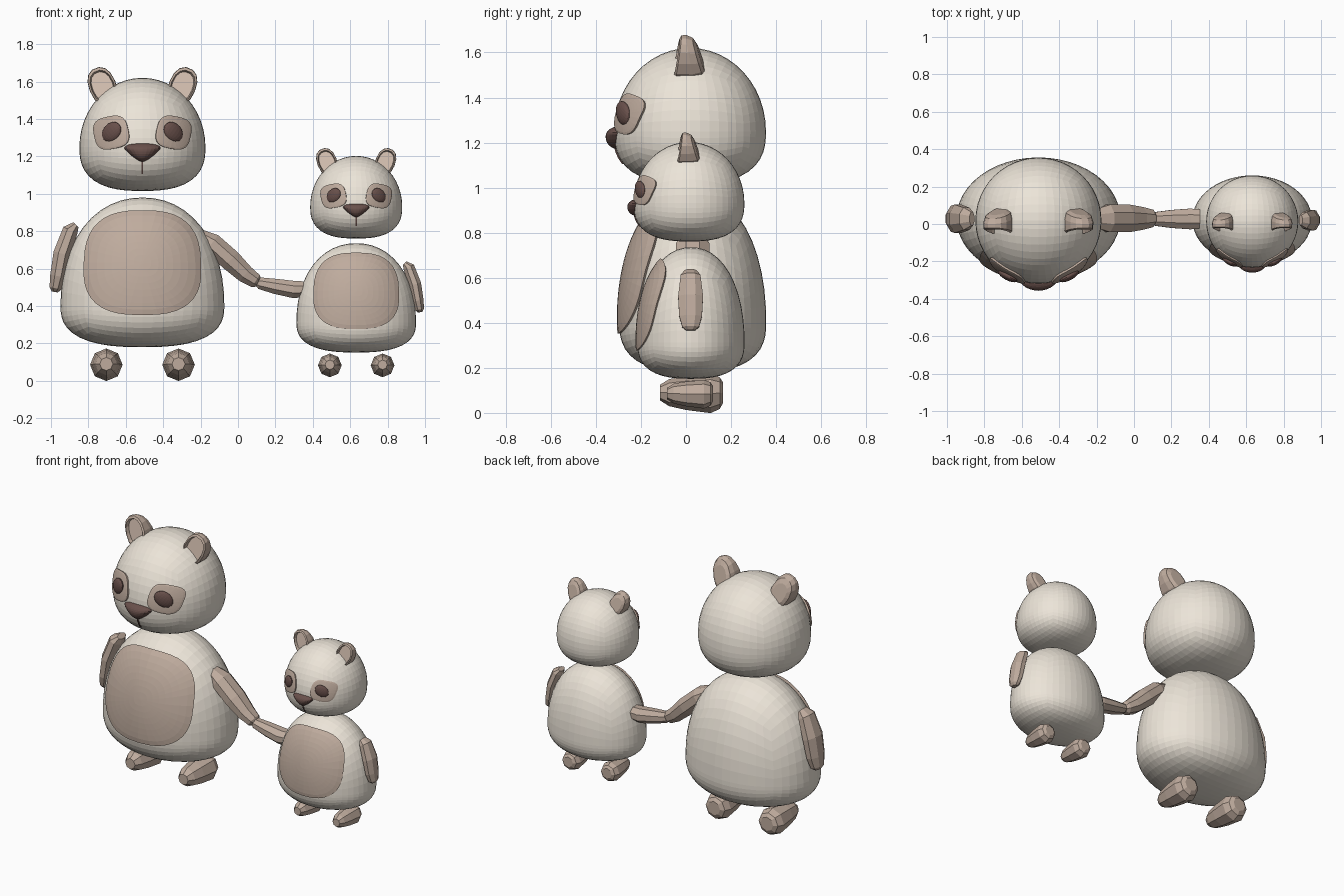
import bpy, bmesh
from math import sin, cos, pi, tan, radians, copysign
from mathutils import Vector, Matrix

if "Cube" in bpy.data.objects:
    bpy.data.objects.remove(bpy.data.objects["Cube"])


def mat(name, rgb):
    m = bpy.data.materials.new(name)
    m.diffuse_color = (*rgb, 1)
    m.use_nodes = True
    m.node_tree.nodes["Principled BSDF"].inputs["Base Color"].default_value = m.diffuse_color
    return m


CREAM = mat("cream", (0.84, 0.78, 0.69))
BROWN = mat("brown", (0.52, 0.41, 0.34))
PINK = mat("inner_ear", (0.68, 0.54, 0.45))
DARK = mat("dark", (0.14, 0.08, 0.07))

# centre, half width, half depth, height up, height down, top power, bottom power
BODY = (Vector((0, 0.03, 0.40)), 0.438, 0.326, 0.58, 0.22, 2.15, 2.6)
HEAD = (Vector((0, 0.018, 1.25)), 0.337, 0.337, 0.37, 0.235, 2.0, 2.6)


def finish(bm, name, material, xf):
    bmesh.ops.transform(bm, matrix=xf, verts=bm.verts)
    bmesh.ops.recalc_face_normals(bm, faces=bm.faces)
    me = bpy.data.meshes.new(name)
    bm.to_mesh(me)
    bm.free()
    me.materials.append(material)
    ob = bpy.data.objects.new(name, me)
    bpy.context.collection.objects.link(ob)
    return ob


def blob(name, shape, xf):
    """Quad-sphere with separate upper and lower roundness."""
    c, a, b, up, down, nu, nd = shape
    bm = bmesh.new()
    bmesh.ops.create_cube(bm, size=2)
    bmesh.ops.subdivide_edges(bm, edges=bm.edges, cuts=11, use_grid_fill=True)
    for v in bm.verts:
        d = Vector([tan(k * pi / 4) for k in v.co]).normalized()
        n, h = (nu, up) if d.z > 0 else (nd, down)
        k = (d.xy.length ** n + abs(d.z) ** n) ** (-1 / n)
        v.co = c + Vector((d.x * a, d.y * b, d.z * h)) * k
    finish(bm, name, CREAM, xf)


def on_front(shape, x, z, lift):
    """Point on the front of a blob, pushed out from its centre."""
    c, a, b, up, down, nu, nd = shape
    dz = z - c.z
    n, h = (nu, up) if dz > 0 else (nd, down)
    rho = max(0, 1 - abs(dz / h) ** n) ** (1 / n)
    y = -b * max(0, rho ** 2 - (x / a) ** 2) ** 0.5
    return c + Vector((x, y, dz)) * lift


def skin(bm, rings, cap=True):
    vs = [[bm.verts.new(p) for p in r] for r in rings]
    n = len(vs[0])
    for r, s in zip(vs, vs[1:]):
        for i in range(n):
            bm.faces.new((r[i], r[(i + 1) % n], s[(i + 1) % n], s[i]))
    if cap:
        bm.faces.new(vs[0])
        bm.faces.new(vs[-1])


def rounded(t, power):
    f = lambda k: copysign(abs(k) ** (2 / power), k)
    return f(cos(t)), f(sin(t))


def patch(name, shape, cx, cz, rx, rz, power, tilt, taper, xf, seg=40):
    """Thin rounded panel hugging the front of a blob."""
    def ring(s, lift):
        pts = []
        for i in range(seg):
            u, w = rounded(2 * pi * i / seg, power)
            x, z = u * s * rx * (1 - taper * w), w * s * rz
            pts.append(on_front(shape, cx + x * cos(tilt) - z * sin(tilt),
                                cz + x * sin(tilt) + z * cos(tilt), lift))
        return pts
    bm = bmesh.new()
    skin(bm, [ring(k / 8 + 0.02, 1.035) for k in range(8)] + [ring(1, 1.03), ring(1, 0.97)], cap=False)
    bmesh.ops.holes_fill(bm, edges=[e for e in bm.edges if e.is_boundary])
    finish(bm, name, BROWN, xf)


def limb(name, path, y, xf, sides=8):
    """Faceted limb: path rows are x, z, in-plane radius, y radius."""
    rings = []
    for i, (x, z, r, ry) in enumerate(path):
        p, q = path[max(i - 1, 0)], path[min(i + 1, len(path) - 1)]
        t = Vector((q[0] - p[0], 0, q[1] - p[1])).normalized()
        nrm = Vector((-t.z, 0, t.x))
        rings.append([Vector((x, y, z)) + nrm * r * cos(a) + Vector((0, ry * sin(a), 0))
                      for a in [2 * pi * (k + 0.5) / sides for k in range(sides)]])
    bm = bmesh.new()
    skin(bm, rings)
    finish(bm, name, BROWN, xf)


def ear(side, xf):
    """Wedge-shaped ear with a hollow front; thick at the base."""
    def ring(s, yb, yt):
        pts = []
        for i in range(14):
            u, w = rounded(2 * pi * i / 14, 2.3)
            u, w = u * s, w * s
            k = (w + 1) / 2
            pts.append((u * 0.073, yb + (yt - yb) * k, w * 0.105))
        return pts
    place = xf @ Matrix.Translation((side * 0.213, 0, 1.575)) @ Matrix.Rotation(side * radians(22), 4, 'Y')
    bm = bmesh.new()
    skin(bm, [ring(0.6, 0.10, 0.035), ring(0.88, 0.085, 0.025), ring(1, 0.04, 0.0),
              ring(0.98, -0.05, -0.02), ring(0.84, -0.06, -0.025), ring(0.74, -0.03, 0.0)])
    finish(bm, "ear", BROWN, place)
    bm = bmesh.new()
    skin(bm, [ring(0.78, -0.036, -0.004), ring(0.7, -0.02, 0.01)])
    finish(bm, "inner_ear", PINK, place)


def foot(side, xf):
    rings = []
    for y, z, r in ((-0.115, 0.09, 0.035), (-0.075, 0.09, 0.06), (0.0, 0.088, 0.075),
                    (0.11, 0.086, 0.087), (0.15, 0.088, 0.07), (0.165, 0.09, 0.045)):
        rings.append([(side * 0.193 + r * cos(k * pi / 4), y, z + r * sin(k * pi / 4)) for k in range(8)])
    bm = bmesh.new()
    skin(bm, rings)
    finish(bm, "foot", BROWN, xf)


def face(xf):
    for s in (-1, 1):
        # eye patch and eye
        patch("eye_patch", HEAD, s * 0.163, 1.325, 0.09, 0.085, 3, s * radians(-12), 0, xf, 28)
        bm = bmesh.new()
        bmesh.ops.create_uvsphere(bm, u_segments=20, v_segments=12, radius=1)
        p = on_front(HEAD, s * 0.16, 1.328, 1.03)
        m = (Matrix.Translation(p) @ Matrix.Rotation(s * radians(28), 4, 'Z')
             @ Matrix.Rotation(s * radians(38), 4, 'Y') @ Matrix.Diagonal((0.062, 0.022, 0.048, 1)))
        finish(bm, "eye", DARK, xf @ m)
    # nose: sphere squared at the top and narrowed below
    bm = bmesh.new()
    bmesh.ops.create_uvsphere(bm, u_segments=24, v_segments=14, radius=1)
    for v in bm.verts:
        x, y, z = v.co
        w = 0.72 + 0.38 * z if z < 0 else 0.72 + 0.5 * z
        v.co = (x * 0.115 * w, y * 0.055, z * (0.055 if z < 0 else 0.045))
    finish(bm, "nose", DARK, xf @ Matrix.Translation((0, -0.302, 1.226)))
    # mouth line following the muzzle
    bm = bmesh.new()
    rings = []
    for z in (1.18, 1.155, 1.13, 1.105):
        y = on_front(HEAD, 0, z, 1).y
        rings.append([(-0.004, y - 0.006, z), (0.004, y - 0.006, z), (0.004, y + 0.01, z), (-0.004, y + 0.01, z)])
    skin(bm, rings)
    finish(bm, "mouth", DARK, xf)


def bear(x, scale, lift, outer):
    xf = Matrix.Translation((x, 0, lift)) @ Matrix.Scale(scale, 4)
    blob("body", BODY, xf)
    blob("head", HEAD, xf)
    patch("belly_patch", BODY, 0, 0.625, 0.305, 0.272, 2.7, 0, 0.04, xf)
    face(xf)
    for s in (-1, 1):
        ear(s, xf)
        foot(s, xf)
    # free arm resting against the body
    limb("free_arm", [(outer * px, z, r, ry) for px, z, r, ry in (
        (0.355, 0.835, 0.02, 0.04), (0.385, 0.805, 0.045, 0.065), (0.43, 0.68, 0.05, 0.082),
        (0.452, 0.56, 0.045, 0.075), (0.465, 0.495, 0.035, 0.055), (0.468, 0.475, 0.018, 0.03))], 0.028, xf)


bear(-0.511, 1.0, 0.0, -1)
bear(0.632, 0.73, 0.02, 1)

# joined arms
world = Matrix.Identity(4)
limb("large_holding_arm", [(-0.22, 0.79, 0.03, 0.05), (-0.14, 0.735, 0.06, 0.08), (-0.04, 0.645, 0.062, 0.08),
                           (0.04, 0.57, 0.052, 0.065), (0.095, 0.533, 0.042, 0.05), (0.11, 0.523, 0.025, 0.03)],
     0.03, world)
limb("small_holding_arm", [(0.10, 0.525, 0.02, 0.025), (0.115, 0.522, 0.034, 0.04), (0.20, 0.505, 0.044, 0.052),
                           (0.30, 0.488, 0.05, 0.06), (0.36, 0.49, 0.045, 0.055), (0.39, 0.49, 0.03, 0.03)],
     0.027, world)
